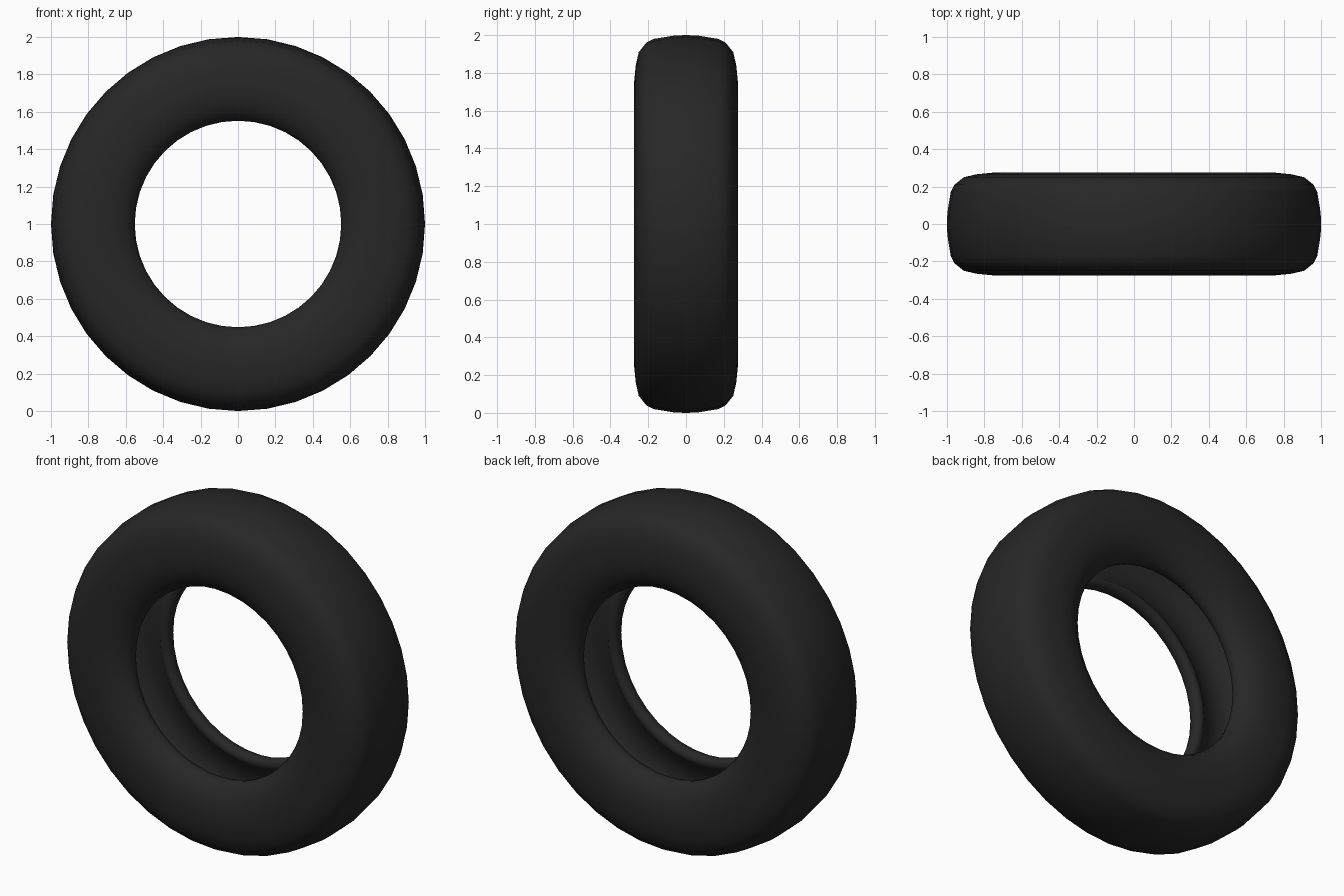
import bpy, bmesh, math

if "Cube" in bpy.data.objects:
    bpy.data.objects.remove(bpy.data.objects["Cube"])

SEGMENTS = 40

# Half cross-section (y, radius): tread centre -> sidewall -> bead lip -> inner cavity
half = [(0.0, 1.0), (0.06, 0.998), (0.17, 0.98), (0.21, 0.96), (0.25, 0.91),
        (0.266, 0.84), (0.275, 0.75), (0.268, 0.67), (0.245, 0.61), (0.21, 0.567),
        (0.18, 0.552), (0.15, 0.557), (0.132, 0.578), (0.14, 0.605),
        (0.19, 0.66), (0.213, 0.75), (0.205, 0.83), (0.16, 0.89), (0.08, 0.915), (0.0, 0.92)]
# Mirror to a closed loop
profile = half + [(-y, r) for y, r in reversed(half[1:-1])]

# Spin the loop round the wheel axis
bm = bmesh.new()
rings = []
for i in range(SEGMENTS):
    a = 2 * math.pi * i / SEGMENTS
    rings.append([bm.verts.new((r * math.sin(a), y, 1 + r * math.cos(a))) for y, r in profile])
n = len(profile)
for i in range(SEGMENTS):
    p, q = rings[i], rings[(i + 1) % SEGMENTS]
    for j in range(n):
        k = (j + 1) % n
        bm.faces.new((p[j], p[k], q[k], q[j]))
bmesh.ops.recalc_face_normals(bm, faces=bm.faces[:])
for f in bm.faces:
    f.smooth = True
mesh = bpy.data.meshes.new("tyre")
bm.to_mesh(mesh)
bm.free()

# Black rubber
rubber = bpy.data.materials.new("black_rubber")
rubber.diffuse_color = (0.02, 0.02, 0.02, 1)
rubber.use_nodes = True
rubber.node_tree.nodes["Principled BSDF"].inputs["Base Color"].default_value = rubber.diffuse_color
mesh.materials.append(rubber)
tyre = bpy.data.objects.new("tyre", mesh)
bpy.context.collection.objects.link(tyre)
